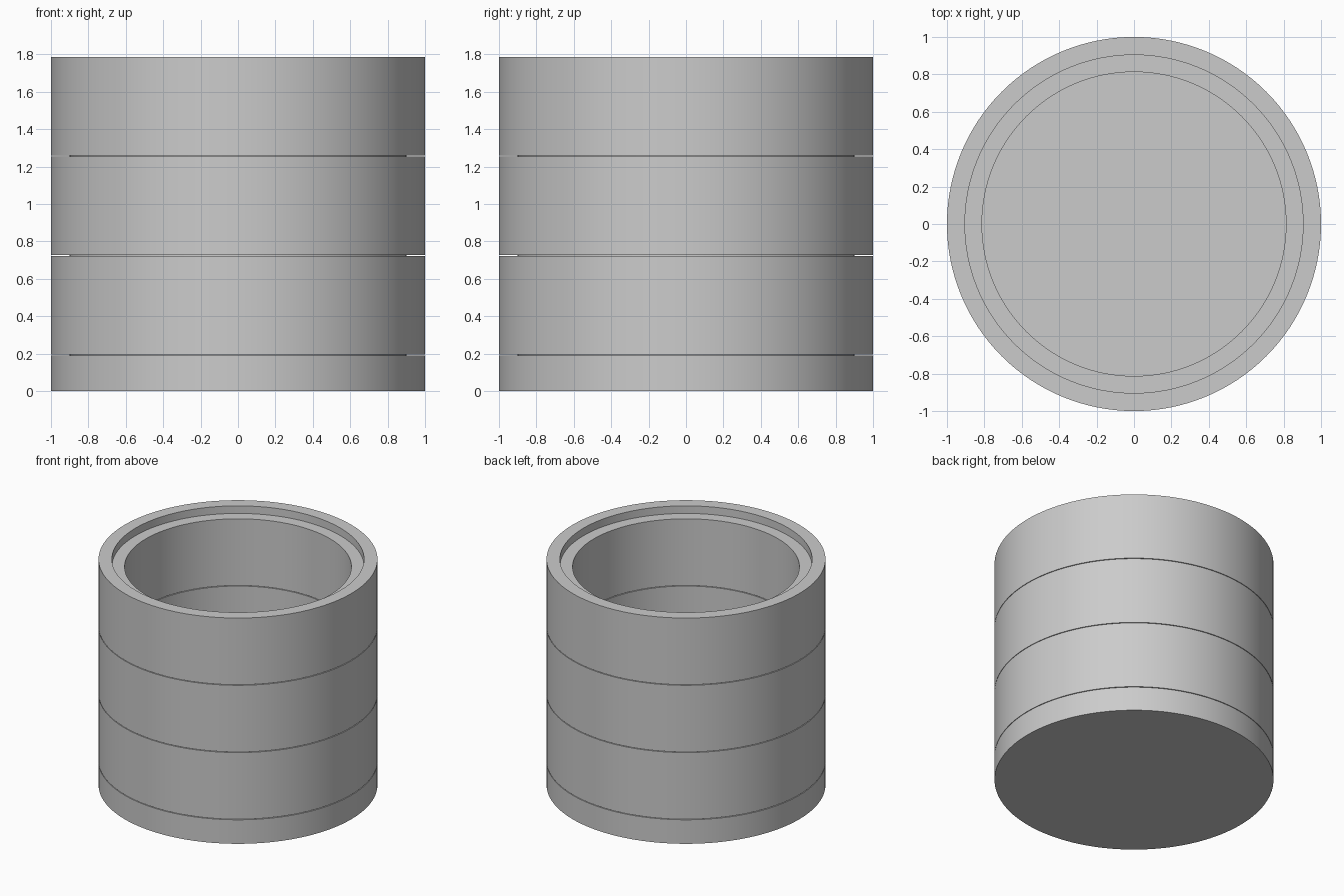
import bpy
import math

cube = bpy.data.objects.get("Cube")
if cube:
    bpy.data.objects.remove(cube, do_unlink=True)

SEGMENTS = 128
OUTER, BORE = 1.0, 0.813          # outside and inside wall radii
SOCKET, PLUG = 0.904, 0.9         # joint radii
DEPTH, GAP = 0.06, 0.005          # joint depth and seam width
BASE_TOP, PITCH = 0.19, 0.532

grey = bpy.data.materials.new("plain grey")
colour = (0.6, 0.6, 0.6, 1)
grey.diffuse_color = colour
grey.use_nodes = True
grey.node_tree.nodes["Principled BSDF"].inputs["Base Color"].default_value = colour


def lathe(name, profile, closed):
    """Turn a radius/height profile about z; open profiles get end caps."""
    verts, faces = [], []
    for r, z in profile:
        for i in range(SEGMENTS):
            a = math.tau * i / SEGMENTS
            verts.append((r * math.cos(a), r * math.sin(a), z))
    n = len(profile)
    for k in range(n if closed else n - 1):
        lower, upper = k * SEGMENTS, (k + 1) % n * SEGMENTS
        for i in range(SEGMENTS):
            j = (i + 1) % SEGMENTS
            faces.append((lower + i, lower + j, upper + j, upper + i))
    if not closed:
        faces.append(tuple(reversed(range(SEGMENTS))))
        faces.append(tuple(range((n - 1) * SEGMENTS, n * SEGMENTS)))
    mesh = bpy.data.meshes.new(name)
    mesh.from_pydata(verts, [], faces)
    mesh.materials.append(grey)
    obj = bpy.data.objects.new(name, mesh)
    bpy.context.collection.objects.link(obj)
    bpy.ops.object.select_all(action="DESELECT")
    obj.select_set(True)
    bpy.context.view_layer.objects.active = obj
    bpy.ops.object.shade_smooth_by_angle(angle=math.radians(30))


# Solid base with a shallow socket
lathe("base", [(OUTER, 0), (OUTER, BASE_TOP), (SOCKET, BASE_TOP),
               (SOCKET, BASE_TOP - DEPTH)], closed=False)

# Stacked rings, each with a plug below and a socket above
for level, name in enumerate(("lower_ring", "middle_ring", "upper_ring")):
    bottom = BASE_TOP + level * PITCH + GAP
    top = BASE_TOP + (level + 1) * PITCH
    lathe(name, [(BORE, bottom - DEPTH), (PLUG, bottom - DEPTH),
                 (PLUG, bottom), (OUTER, bottom),
                 (OUTER, top), (SOCKET, top),
                 (SOCKET, top - DEPTH), (BORE, top - DEPTH)], closed=True)
